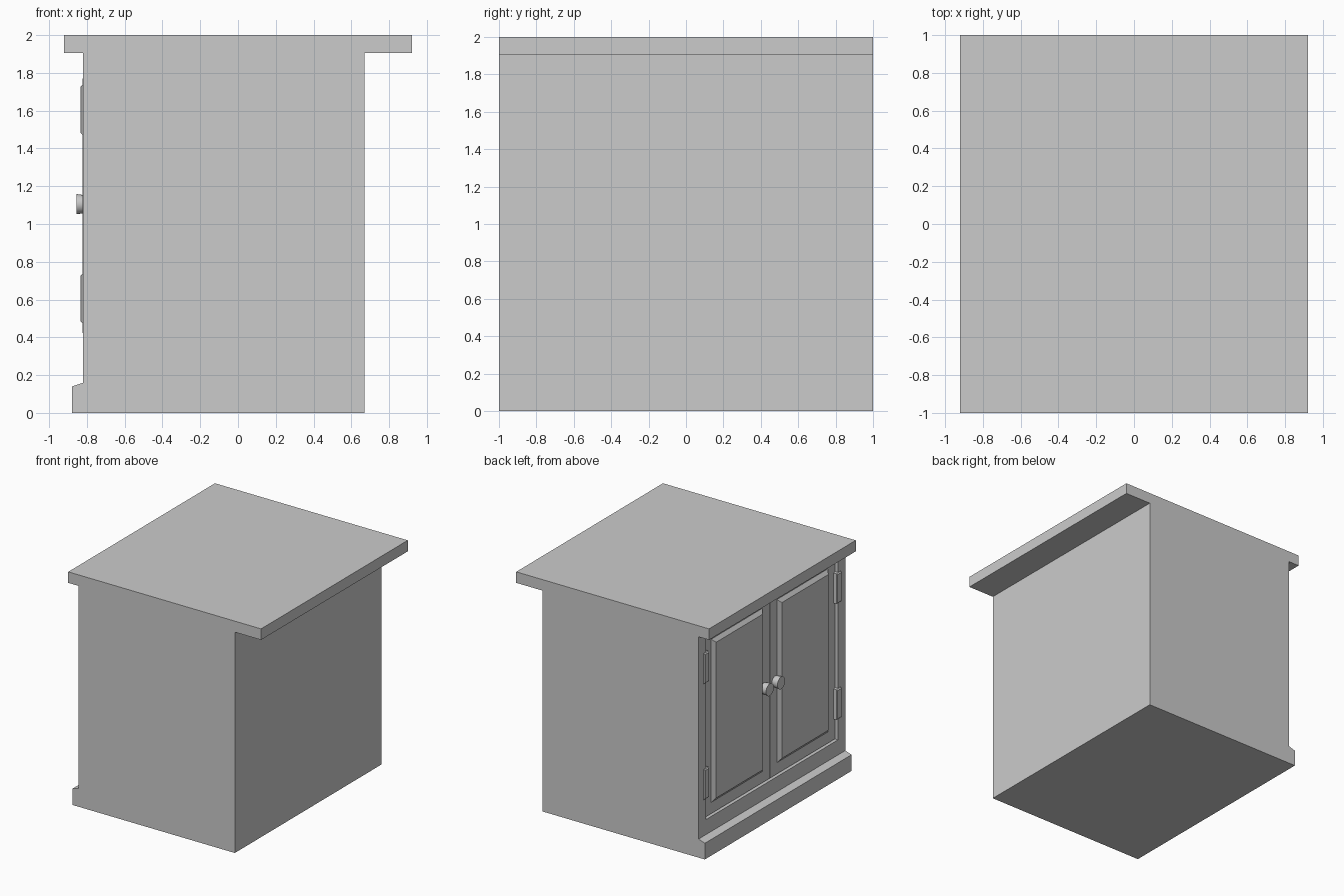
import bpy, bmesh
from mathutils import Matrix, Vector

cube = bpy.data.objects.get("Cube")
if cube:
    bpy.data.objects.remove(cube, do_unlink=True)

grey = bpy.data.materials.new("plain_grey")
GREY = (0.6, 0.6, 0.6, 1)
grey.use_nodes = True
grey.diffuse_color = GREY
grey.node_tree.nodes["Principled BSDF"].inputs["Base Color"].default_value = GREY


def finish(name, bm):
    """Turn a bmesh into a named, coloured object."""
    bmesh.ops.recalc_face_normals(bm, faces=bm.faces)
    mesh = bpy.data.meshes.new(name)
    bm.to_mesh(mesh)
    bm.free()
    mesh.materials.append(grey)
    obj = bpy.data.objects.new(name, mesh)
    bpy.context.collection.objects.link(obj)
    return obj


def box(low, high):
    """Box between two corners, as a bmesh."""
    low, high = Vector(low), Vector(high)
    bm = bmesh.new()
    bmesh.ops.create_cube(bm, size=1, matrix=Matrix.Translation((low + high) / 2)
                          @ Matrix.Diagonal((*(high - low), 1)))
    return bm


def span(side, a, b):
    """Sorted y range, mirrored for the other side."""
    return sorted((side * a, side * b))


FACE = -0.82      # cabinet face, where the doors sit
DOOR = -0.798     # door front
BACK = -0.77      # bottom of the door recess
UNDER = 1.905     # underside of the top slab

# Cabinet: one profile with plinth and overhanging top, extruded in depth
profile = [(0.67, 0), (0.67, UNDER), (0.92, UNDER), (0.92, 2), (-0.92, 2),
           (-0.92, UNDER), (FACE, UNDER), (FACE, 0.16), (-0.88, 0.14), (-0.88, 0)]
bm = bmesh.new()
outline = bm.faces.new([bm.verts.new((x, -1, z)) for x, z in profile])
sweep = bmesh.ops.extrude_face_region(bm, geom=[outline])
bmesh.ops.translate(bm, vec=(0, 2, 0),
                    verts=[v for v in sweep["geom"] if isinstance(v, bmesh.types.BMVert)])
cabinet = finish("cabinet", bm)

# Shallow opening for the doors
cutter = finish("opening_cutter", box((-0.86, -0.9, 0.29), (BACK, 0.9, 1.9)))
cutter.hide_render = True
cutter.hide_viewport = True
cut = cabinet.modifiers.new("door_opening", "BOOLEAN")
cut.operation = "DIFFERENCE"
cut.solver = "EXACT"
cut.object = cutter

for side, label in ((1, "left"), (-1, "right")):
    # Door with a raised, sloped panel
    y0, y1 = span(side, 0.002, 0.894)
    bm = box((DOOR, y0, 0.296), (BACK, y1, 1.898))
    bmesh.ops.recalc_face_normals(bm, faces=bm.faces)
    front = min(bm.faces, key=lambda f: f.calc_center_median().x)
    bmesh.ops.inset_region(bm, faces=[front], thickness=0.138)
    bmesh.ops.inset_region(bm, faces=[front], thickness=0.045)
    bmesh.ops.translate(bm, verts=front.verts, vec=(-0.025, 0, 0))
    finish(label + "_door", bm)

    # Round knob, slightly flared outwards
    bm = bmesh.new()
    place = Matrix.Translation((-0.826, side * 0.077, 1.105)) @ Matrix.Rotation(-1.5708, 4, "Y")
    bmesh.ops.create_cone(bm, cap_ends=True, segments=24, radius1=0.046, radius2=0.053,
                          depth=0.058, matrix=place)
    knob = finish(label + "_knob", bm)
    bpy.ops.object.select_all(action="DESELECT")
    knob.select_set(True)
    bpy.context.view_layer.objects.active = knob
    bpy.ops.object.shade_smooth_by_angle()

    # Hinges bridging door and frame
    for level, z in (("lower", 0.605), ("upper", 1.605)):
        y0, y1 = span(side, 0.87, 0.935)
        bm = box((-0.833, y0, z - 0.13), (-0.78, y1, z + 0.13))
        ends = [e for e in bm.edges if all(v.co.x < -0.83 for v in e.verts)]
        bmesh.ops.bevel(bm, geom=ends, offset=0.008, segments=1, affect="EDGES")
        finish(label + "_" + level + "_hinge", bm)
